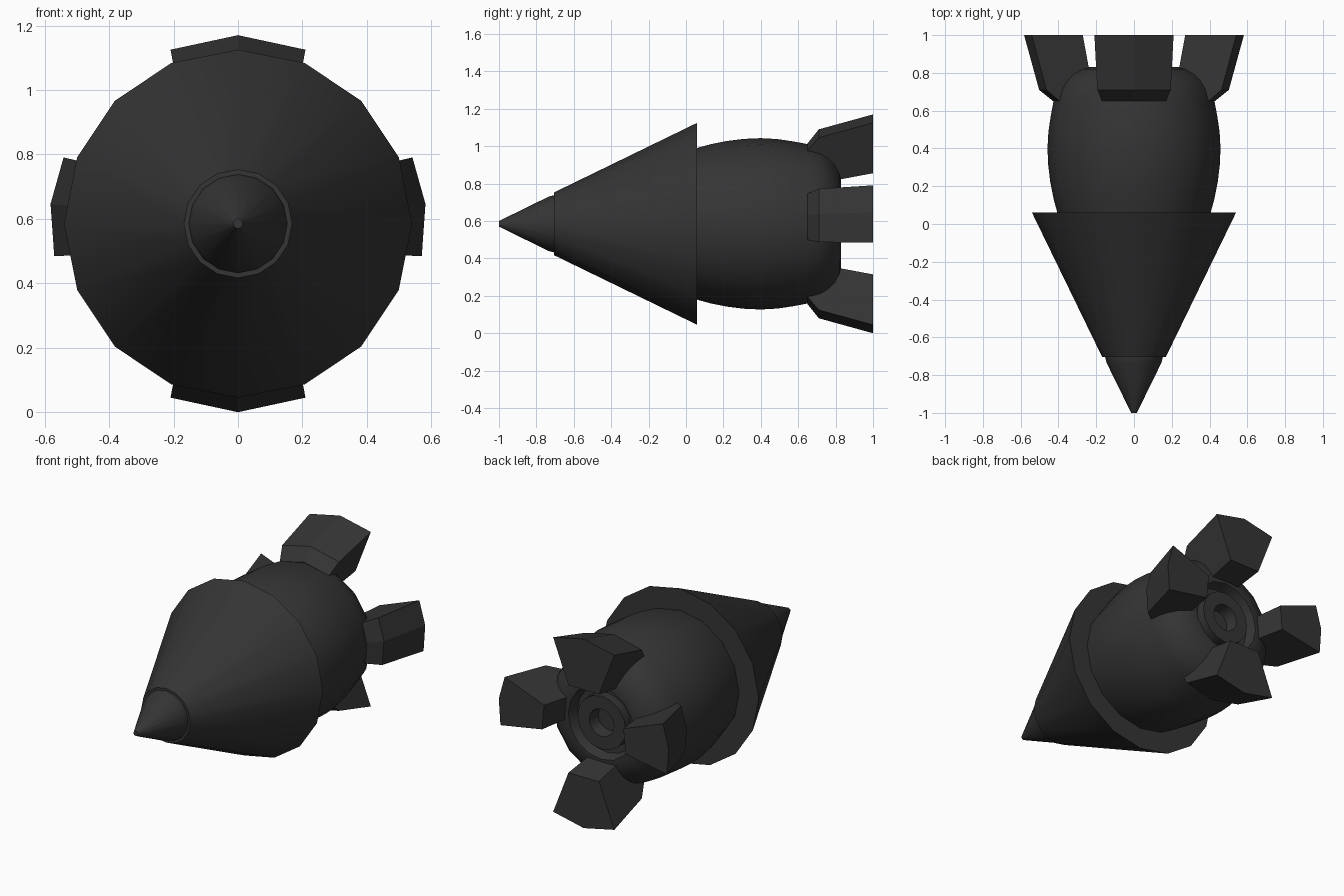
import bpy, bmesh
from math import sin, cos, pi, radians

if "Cube" in bpy.data.objects:
    bpy.data.objects.remove(bpy.data.objects["Cube"])

CZ = 0.585      # height of the long axis
SIDES = 16

dark = bpy.data.materials.new("dark_grey")
dark.diffuse_color = (0.035, 0.035, 0.035, 1)
dark.use_nodes = True
dark.node_tree.nodes["Principled BSDF"].inputs["Base Color"].default_value = dark.diffuse_color


def finish(name, bm, smooth):
    bmesh.ops.remove_doubles(bm, verts=bm.verts, dist=1e-5)
    bmesh.ops.recalc_face_normals(bm, faces=bm.faces)
    me = bpy.data.meshes.new(name)
    bm.to_mesh(me)
    bm.free()
    me.materials.append(dark)
    ob = bpy.data.objects.new(name, me)
    bpy.context.collection.objects.link(ob)
    if smooth:
        bpy.ops.object.select_all(action='DESELECT')
        ob.select_set(True)
        bpy.context.view_layer.objects.active = ob
        bpy.ops.object.shade_smooth_by_angle(angle=radians(30))
    return ob


def lathe(name, profile):
    """Revolve (y, radius) points around the long axis; both ends are capped."""
    bm = bmesh.new()
    rings = [[bm.verts.new((r * sin(2 * pi * k / SIDES), y, CZ + r * cos(2 * pi * k / SIDES)))
              for k in range(SIDES)] for y, r in profile]
    for a, b in zip(rings, rings[1:]):
        for k in range(SIDES):
            n = (k + 1) % SIDES
            bm.faces.new((a[k], a[n], b[n], b[k]))
    bm.faces.new(rings[0])
    bm.faces.new(rings[-1])
    return finish(name, bm, True)


def fin(name, start, ridge, end):
    """Wedge-shaped fin; the angles (degrees from +x) give its two sides and ridge."""
    bm = bmesh.new()
    rings = []
    # y, outer radius, inner radius, widening towards the front
    for y, ro, ri, wide in ((0.65, 0.43, 0.235, 1.1), (0.71, 0.505, 0.235, 1.08), (1.0, 0.585, 0.29, 1.0)):
        lo, hi = [radians(ridge + (a - ridge) * wide) for a in (start, end)]
        pts = [(ri, lo), (ro * 0.99, lo), (ro, radians(ridge)), (ro * 0.99, hi), (ri, hi)]
        rings.append([bm.verts.new((r * cos(a), y, CZ + r * sin(a))) for r, a in pts])
    for a, b in zip(rings, rings[1:]):
        for k in range(5):
            n = (k + 1) % 5
            bm.faces.new((a[k], a[n], b[n], b[k]))
    bm.faces.new(rings[0])
    bm.faces.new(rings[-1])
    return finish(name, bm, False)


# Pointed tip and the large cone behind it
lathe("nose_tip", [(-1.0, 0.015), (-0.735, 0.145), (-0.705, 0.153), (-0.69, 0.153)])
lathe("nose_cone", [(-0.705, 0.153), (-0.705, 0.168), (0.06, 0.54), (0.06, 0.38)])

# Barrel body, domed tail, ring groove and hollow nozzle
lathe("body", [(0.05, 0.403), (0.13, 0.425), (0.22, 0.443), (0.31, 0.454), (0.40, 0.458),
               (0.49, 0.453), (0.57, 0.441), (0.64, 0.428), (0.675, 0.42), (0.72, 0.405),
               (0.76, 0.378), (0.795, 0.34), (0.82, 0.29), (0.83, 0.245), (0.83, 0.225),
               (0.77, 0.205), (0.77, 0.165), (0.825, 0.165), (0.825, 0.085), (0.75, 0.075)])

# Four tail fins; the side pair sits slightly high
fin("top_fin", 68.8, 90, 111.2)
fin("bottom_fin", 248.8, 270, 291.2)
fin("right_fin", -10, 6, 20.8)
fin("left_fin", 159.2, 174, 190)
